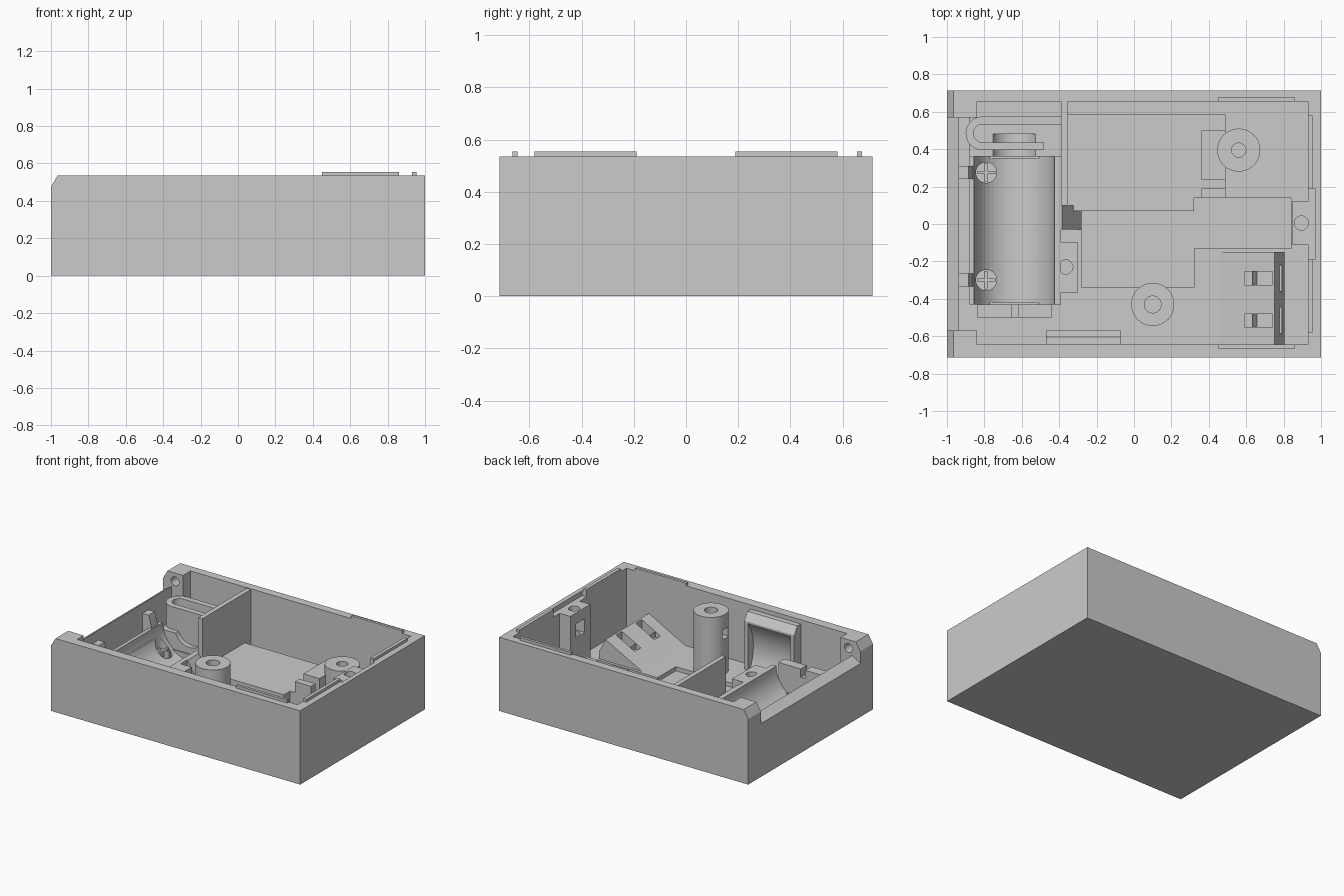
import bpy
import bmesh
import math
from mathutils import Vector

cube = bpy.data.objects.get("Cube")
if cube:
    bpy.data.objects.remove(cube, do_unlink=True)

COLOUR = (0.6, 0.6, 0.6, 1)
grey = bpy.data.materials.new("plain grey")
grey.use_nodes = True
grey.diffuse_color = COLOUR
grey.node_tree.nodes["Principled BSDF"].inputs["Base Color"].default_value = COLOUR


def finish(bm, name):
    bmesh.ops.recalc_face_normals(bm, faces=bm.faces)
    mesh = bpy.data.meshes.new(name)
    bm.to_mesh(mesh)
    bm.free()
    mesh.materials.append(grey)
    obj = bpy.data.objects.new(name, mesh)
    bpy.context.collection.objects.link(obj)
    return obj


def box(name, x, y, z):
    bm = bmesh.new()
    bmesh.ops.create_cube(bm, size=1)
    for v in bm.verts:
        v.co = Vector([(r[0] + r[1]) / 2 + c * (r[1] - r[0]) for r, c in zip((x, y, z), v.co)])
    return finish(bm, name)


def prism(name, points, start, end, axis="y"):
    """Extrude a profile: (x, z) points along y, (x, y) along z, or (y, z) along x."""
    bm = bmesh.new()
    place = {"x": lambda a, b, t: (t, a, b),
             "y": lambda a, b, t: (a, t, b),
             "z": lambda a, b, t: (a, b, t)}[axis]
    face = bm.faces.new([bm.verts.new(place(a, b, start)) for a, b in points])
    out = bmesh.ops.extrude_face_region(bm, geom=[face])
    moved = [g for g in out["geom"] if isinstance(g, bmesh.types.BMVert)]
    bmesh.ops.translate(bm, verts=moved, vec=place(0, 0, end - start))
    return finish(bm, name)


def cylinder(name, a, b, r, start, end, axis="z"):
    pts = [(a + r * math.cos(t * math.tau / 48), b + r * math.sin(t * math.tau / 48)) for t in range(48)]
    return prism(name, pts, start, end, axis)


def cut(obj, *cutters):
    for c in cutters:
        mod = obj.modifiers.new("cut", "BOOLEAN")
        mod.operation = "DIFFERENCE"
        mod.solver = "EXACT"
        mod.object = c
        bpy.context.view_layer.update()
        graph = bpy.context.evaluated_depsgraph_get()
        mesh = bpy.data.meshes.new_from_object(obj.evaluated_get(graph))
        obj.modifiers.clear()
        obj.data = mesh
        bpy.data.objects.remove(c, do_unlink=True)


TOP = 0.535
FLOOR = 0.1

# Outer case with chamfered end, lowered hinge wall and stepped cavity
case = prism("case", [(-1, 0), (1, 0), (1, TOP), (-0.965, TOP), (-1, 0.475)], -0.715, 0.715)
cut(case,
    box("main", (-0.84, 0.93), (-0.645, 0.655), (FLOOR, 1)),
    box("end", (-0.935, -0.8), (-0.57, 0.57), (FLOOR, 1)),
    prism("hinge", [(-1.1, 0.32), (-0.935, 0.43), (-0.9, 0.43), (-0.9, 1), (-1.1, 1)], -0.57, 0.57),
    box("latch_rim", (0.9, 0.967), (-0.19, 0.19), (0.5, 1)),
    box("motor_pit", (-0.87, -0.4), (-0.42, 0.35), (0.045, 0.3)),
    box("board_pit", (-0.28, 0.84), (-0.13, 0.14), (0.07, 0.3)),
    box("board_pit_front", (-0.28, 0.32), (-0.34, -0.1), (0.07, 0.3)),
    cylinder("hinge_holes", -0.905, 0.475, 0.032, -0.65, 0.65, "y"))

# Locating ridges on the rim
for y in (-0.665, 0.655):
    box("side_ridge", (0.45, 0.86), (y, y + 0.02), (0.5, 0.555))
for y in (-0.58, 0.19):
    box("end_ridge", (0.93, 0.955), (y, y + 0.39), (0.5, 0.555))

# Motor cradle with round trough
cradle = box("motor_cradle", (-0.88, -0.39), (-0.43, 0.36), (0.03, 0.27))
cut(cradle, cylinder("trough", -0.64, 0.27, 0.215, -0.6, 0.5, "y"))
stop = box("cradle_front_stop", (-0.84, -0.44), (-0.5, -0.43), (0.03, 0.3))
cut(stop, box("stop_slot", (-0.655, -0.62), (-0.6, -0.4), (0.24, 0.5)))

# Round vents with cross bars, and hooks beside the trough
for y in (-0.3, 0.275):
    cut(cradle, cylinder("vent", -0.79, y, 0.055, 0.06, 0.4))
    box("vent_bar_long", (-0.84, -0.74), (y - 0.008, y + 0.008), (0.05, 0.12))
    box("vent_bar_cross", (-0.798, -0.782), (y - 0.05, y + 0.05), (0.05, 0.12))
    prism("motor_hook", [(-0.935, FLOOR), (-0.86, FLOOR), (-0.86, 0.27), (-0.885, 0.36), (-0.935, 0.36)],
          y - 0.035, y + 0.035)

# Shaft base behind the cradle, crossed by a standing hairpin-shaped wall
rear = box("shaft_base", (-0.88, -0.39), (0.36, 0.655), (0.03, 0.22))
cut(rear, cylinder("shaft", -0.64, 0.27, 0.125, 0.3, 0.48, "y"))


def bend(r):
    return [(-0.81 + r * math.cos(math.radians(a)), 0.485 + r * math.sin(math.radians(a)))
            for a in range(90, 271, 15)]


hairpin = [(-0.38, 0.575)] + bend(0.09) + [(-0.48, 0.395), (-0.48, 0.435)] + bend(0.048)[::-1] + [(-0.38, 0.533)]
prism("hairpin_wall", hairpin, 0.05, 0.385, "z")

# Divider, guide wedge and screw block beside the cradle
box("divider_wall", (-0.39, -0.355), (0.1, 0.655), (0.05, 0.53))
prism("guide_wedge", [(-0.39, 0.05), (-0.28, 0.05), (-0.28, 0.1), (-0.385, 0.27), (-0.39, 0.27)], -0.03, 0.1)
screw_block = box("screw_block", (-0.41, -0.3), (-0.365, -0.1), (0.05, 0.27))
cut(screw_block, cylinder("hole", -0.365, -0.23, 0.038, 0.15, 0.5))

# Raised battery tray and its end stops
tray = box("battery_tray", (-0.36, 0.49), (0.07, 0.585), (0.05, 0.17))
cut(tray, box("tray_corner", (0.32, 0.6), (0, 0.14), (0, 0.3)))
box("tray_stop", (0.36, 0.49), (0.235, 0.5), (0.05, 0.27))
box("tray_small_stop", (0.36, 0.49), (0.14, 0.19), (0.05, 0.25))

# Hollow screw bosses
for name, x, y, top, hole in (("tall_boss", 0.1, -0.43, TOP, 0.045), ("short_boss", 0.56, 0.395, 0.335, 0.038)):
    boss = cylinder(name, x, y, 0.115, 0.05, top)
    cut(boss, cylinder("bore", x, y, hole, 0.15, 1))
    if name == "tall_boss":
        cut(boss, box("window", (x - 0.2, x), (y - 0.04, y + 0.03), (0.36, 0.43)))

# Contact ramp with two slots
ramp = prism("contact_ramp", [(0.43, 0.05), (0.43, 0.085), (0.75, 0.255), (0.805, 0.15), (0.805, 0.05)], -0.645, -0.15)
for y in (-0.29, -0.515):
    cut(ramp, box("slot", (0.59, 0.74), (y - 0.035, y + 0.035), (0.15, 0.5)))
    prism("contact_rib", [(0.63, 0.14), (0.665, 0.14), (0.63, 0.19)], y - 0.035, y + 0.035)
    box("contact_tab", (0.757, 0.79), (y - 0.07, y + 0.07), (0.1, 0.2))

# Latch block on the end wall
latch = box("latch_block", (0.845, 0.935), (-0.11, 0.12), (0.05, 0.5))
cut(latch,
    cylinder("latch_hole", 0.895, 0.005, 0.038, 0.2, 1),
    box("latch_window", (0.8, 0.92), (-0.045, 0.055), (0.32, 0.42)))

# Cover on the front wall with a sloped top and a scooped inner face
cover = prism("scooped_cover", [(-0.65, 0.05), (-0.57, 0.05), (-0.57, 0.45), (-0.605, 0.505), (-0.65, 0.505)],
              -0.47, -0.07, "x")
cut(cover, cylinder("scoop", -0.3, 0.25, 0.33, -0.44, -0.1, "x"))

# Smooth the curved parts, keeping edges sharp
bpy.ops.object.select_all(action="DESELECT")
for obj in bpy.context.collection.objects:
    if obj.type == "MESH" and grey.name in obj.data.materials:
        obj.select_set(True)
        bpy.context.view_layer.objects.active = obj
bpy.ops.object.shade_smooth_by_angle(angle=math.radians(30))
